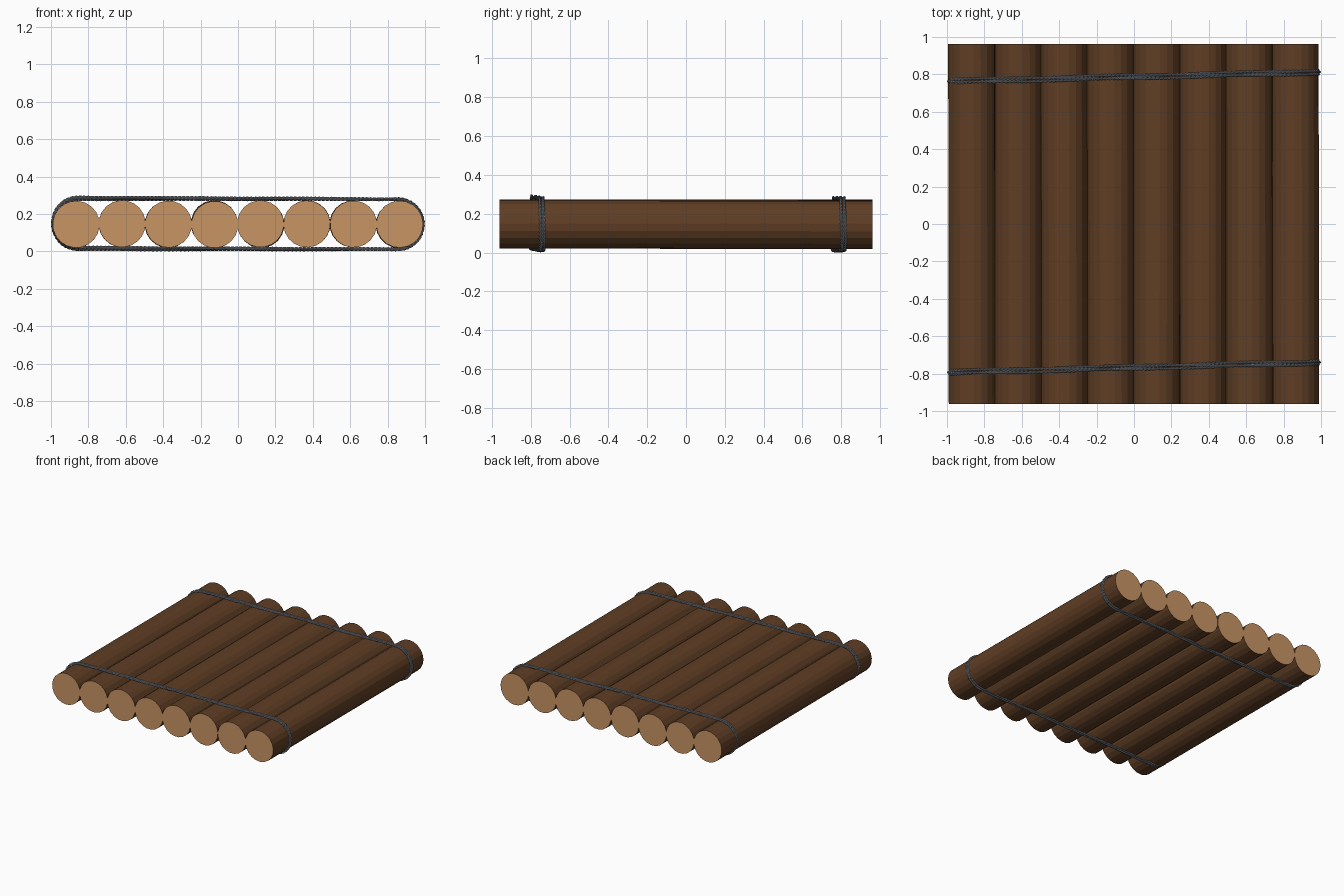
import bpy, bmesh, math, random
from mathutils import Vector

if "Cube" in bpy.data.objects:
    bpy.data.objects.remove(bpy.data.objects["Cube"])

random.seed(4)


def material(name, rgb):
    m = bpy.data.materials.new(name)
    m.diffuse_color = (*rgb, 1)
    m.use_nodes = True
    m.node_tree.nodes["Principled BSDF"].inputs["Base Color"].default_value = m.diffuse_color
    return m


bark = material("dark bark", (0.115, 0.048, 0.018))
cut_wood = material("cut wood", (0.58, 0.30, 0.13))
cord = material("grey cord", (0.23, 0.25, 0.28))

COUNT, SIDES, RADIUS, HALF = 8, 20, 0.1255, 0.962
LOG_Z = 0.146


# Logs: faceted cylinders lying along y, pale at the cut ends
def add_log(i):
    x = -0.867 + i * 1.73 / (COUNT - 1)
    bm = bmesh.new()
    turn = random.uniform(0, math.tau)
    shift = random.uniform(-0.002, 0.002)
    rings = []
    for y, s in ((-HALF, -1), (HALF, 1)):
        dx, dz = s * shift, random.uniform(-0.003, 0.003)
        rings.append([bm.verts.new((x + dx + RADIUS * math.cos(turn + math.tau * k / SIDES), y,
                                    LOG_Z + dz + RADIUS * math.sin(turn + math.tau * k / SIDES)))
                      for k in range(SIDES)])
    for k in range(SIDES):
        n = (k + 1) % SIDES
        bm.faces.new((rings[0][k], rings[0][n], rings[1][n], rings[1][k]))
    for ring in rings:
        bm.faces.new(ring).material_index = 1
    bmesh.ops.recalc_face_normals(bm, faces=bm.faces)
    me = bpy.data.meshes.new("log")
    bm.to_mesh(me)
    bm.free()
    me.materials.append(bark)
    me.materials.append(cut_wood)
    ob = bpy.data.objects.new(f"log_{i + 1}", me)
    bpy.context.collection.objects.link(ob)


for i in range(COUNT):
    add_log(i)


# Point and outward direction on a stadium outline, t in 0..1
def stadium(t, half_w=0.988, r=0.134):
    flat = 2 * (half_w - r)
    arc = math.pi * r
    d = (t % 1) * 2 * (flat + arc)
    side = 1
    if d >= flat + arc:
        d -= flat + arc
        side = -1
    if d < flat:
        p, n = Vector((-flat / 2 + d, 0, r)), Vector((0, 0, 1))
    else:
        a = math.pi / 2 - (d - flat) / r
        n = Vector((math.cos(a), 0, math.sin(a)))
        p = Vector((flat / 2, 0, 0)) + n * r
    return p * side, n * side


# Lashings: three cords laid side by side, each of two twisted strands
def add_lashing(name, y0, slope, z0, roll):
    cu = bpy.data.curves.new(name, 'CURVE')
    cu.dimensions = '3D'
    cu.bevel_depth = 0.0042
    cu.bevel_resolution = 1
    steps, twists = 800, 100
    for c in range(3):
        for s in range(2):
            sp = cu.splines.new('POLY')
            sp.points.add(steps - 1)
            sp.use_cyclic_u = True
            for k in range(steps):
                t = k / steps
                p, n = stadium(t)
                lay = math.tau * (2 * t + c / 3)
                tw = math.tau * twists * t + math.pi * s
                out = 0.004 * math.sin(lay) + 0.0035 * math.sin(tw)
                across = 0.0115 * math.cos(lay) + 0.0035 * math.cos(tw)
                q = p + n * out
                sp.points[k].co = (q.x, y0 + slope * p.x + across,
                                   LOG_Z + z0 + roll * p.x + q.z, 1)
    ob = bpy.data.objects.new(name, cu)
    bpy.context.collection.objects.link(ob)
    cu.materials.append(cord)
    bpy.context.view_layer.objects.active = ob
    ob.select_set(True)
    bpy.ops.object.convert(target='MESH')
    bpy.ops.object.shade_smooth_by_angle(angle=math.radians(65))
    ob.select_set(False)


add_lashing("front_lashing", -0.767, 0.027, 0.004, -0.005)
add_lashing("back_lashing", 0.787, 0.025, 0.0, 0.0)
